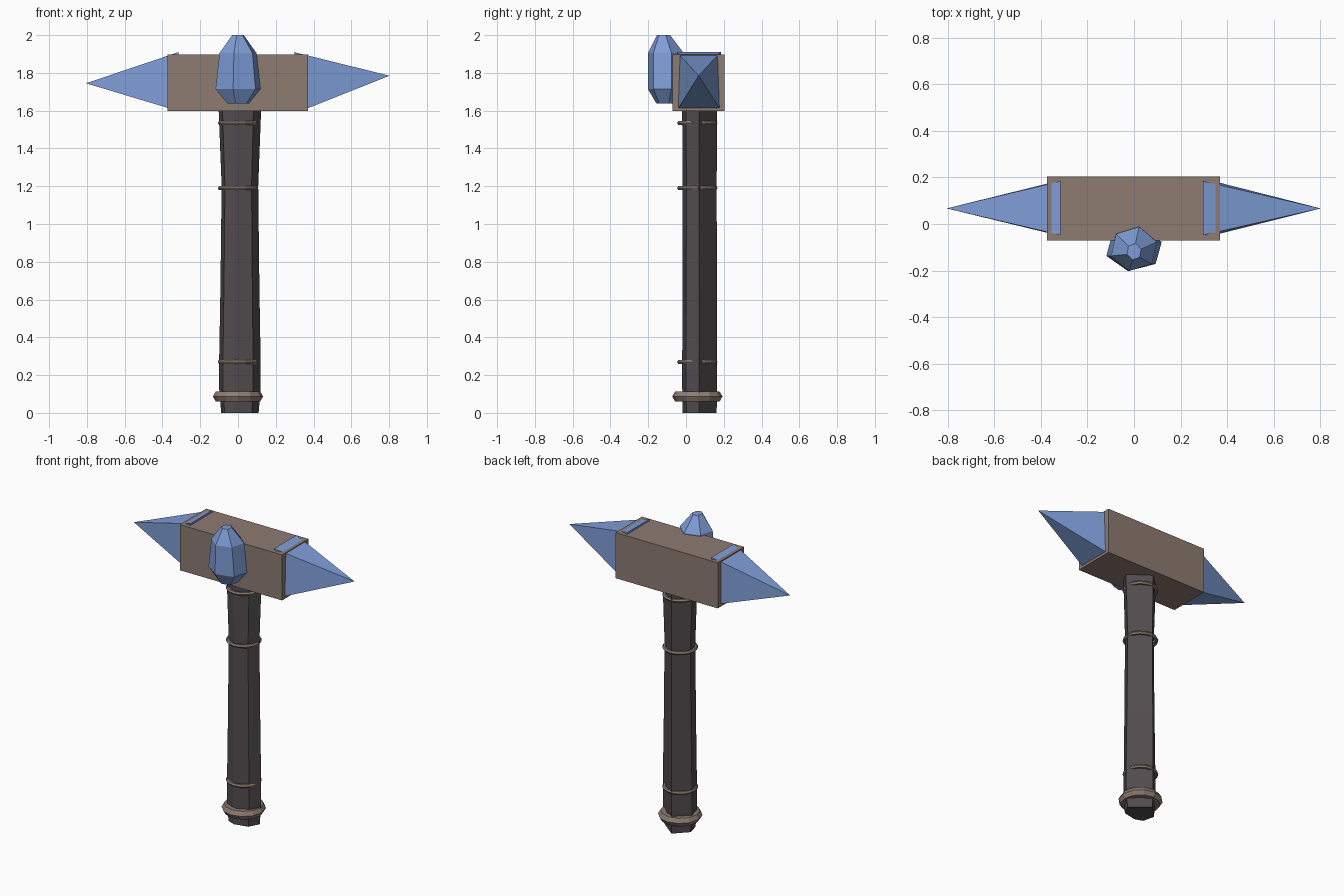
import bpy, bmesh
from math import cos, sin, radians

if "Cube" in bpy.data.objects:
    bpy.data.objects.remove(bpy.data.objects["Cube"])


def material(name, rgb):
    m = bpy.data.materials.new(name)
    m.diffuse_color = (*rgb, 1)
    m.use_nodes = True
    m.node_tree.nodes["Principled BSDF"].inputs["Base Color"].default_value = m.diffuse_color
    return m


WOOD = material("dark_grip", (0.085, 0.072, 0.078))
BROWN = material("brown_block", (0.27, 0.20, 0.165))
BLUE = material("blue_crystal", (0.21, 0.34, 0.68))


def finish(name, bm, mat):
    bmesh.ops.recalc_face_normals(bm, faces=bm.faces)
    mesh = bpy.data.meshes.new(name)
    bm.to_mesh(mesh)
    bm.free()
    mesh.materials.append(mat)
    obj = bpy.data.objects.new(name, mesh)
    bpy.context.collection.objects.link(obj)
    return obj


def loft(name, rings, mat):
    """Skin a stack of closed rings and cap both ends."""
    bm = bmesh.new()
    loops = [[bm.verts.new(p) for p in ring] for ring in rings]
    n = len(loops[0])
    for a, b in zip(loops, loops[1:]):
        for i in range(n):
            j = (i + 1) % n
            bm.faces.new((a[i], a[j], b[j], b[i]))
    bm.faces.new(loops[0])
    bm.faces.new(loops[-1])
    return finish(name, bm, mat)


# Handle: irregular six-sided section, slimmer in the middle
CX, CY = 0.012, 0.07
section = [(0.12, 0.07), (-0.01, 0.165), (-0.1, 0.08),
           (-0.08, 0.0), (-0.02, -0.02), (0.08, 0.0)]
stations = [(0.0, 0.90, 0.97), (0.13, 1.0, 1.0), (0.27, 1.0, 1.0),
            (0.65, 0.94, 0.99), (1.2, 0.88, 0.97), (1.54, 1.0, 1.0), (1.63, 1.03, 1.0)]
loft("handle", [[(CX + (x - CX) * sx, CY + (y - CY) * sy, z) for x, y in section]
                for z, sx, sy in stations], WOOD)


# Bands around the handle and the thick collar at its foot
def band(name, z, major, minor, sides, seg):
    bpy.ops.mesh.primitive_torus_add(location=(0, 0.06, z), major_radius=major,
                                     minor_radius=minor, major_segments=sides,
                                     minor_segments=seg)
    obj = bpy.context.object
    obj.name = name
    obj.data.materials.append(BROWN)


for i, z in enumerate((0.27, 1.19, 1.535)):
    band(f"grip_band_{i + 1}", z, 0.095, 0.012, 16, 6)
band("foot_collar", 0.087, 0.102, 0.031, 12, 6)

# Hammer head block
bm = bmesh.new()
bmesh.ops.create_cube(bm, size=1)
for v in bm.verts:
    v.co = (v.co.x * 0.745 - 0.002, v.co.y * 0.275 + 0.067, v.co.z * 0.3 + 1.747)
finish("head_block", bm, BROWN)


# Side spikes: four-sided pyramids with slightly tilted bases
def spike(name, tip, top, bottom):
    bm = bmesh.new()
    base = [bm.verts.new((x, y, z)) for x, y, z in (
        (top[0], -0.048, top[1]), (top[0], 0.184, top[1]),
        (bottom[0], 0.184, bottom[1]), (bottom[0], -0.048, bottom[1]))]
    apex = bm.verts.new((tip[0], 0.067, tip[1]))
    bm.faces.new(base)
    for i in range(4):
        bm.faces.new((base[i], base[(i + 1) % 4], apex))
    finish(name, bm, BLUE)


spike("left_spike", (-0.805, 1.745), (-0.315, 1.91), (-0.33, 1.602))
spike("right_spike", (0.802, 1.785), (0.297, 1.91), (0.342, 1.602))

# Faceted crystal on the front of the head
profile = [(1.637, 0.058, 0.05), (1.715, 0.125, 0.097),
           (1.905, 0.103, 0.097), (2.0, 0.032, 0.036)]
loft("front_crystal", [[(rx * cos(radians(18 + 60 * k)),
                         -0.107 + ry * sin(radians(18 + 60 * k)) - (0.012 if z > 1.95 else 0), z)
                        for k in range(6)] for z, rx, ry in profile], BLUE)
